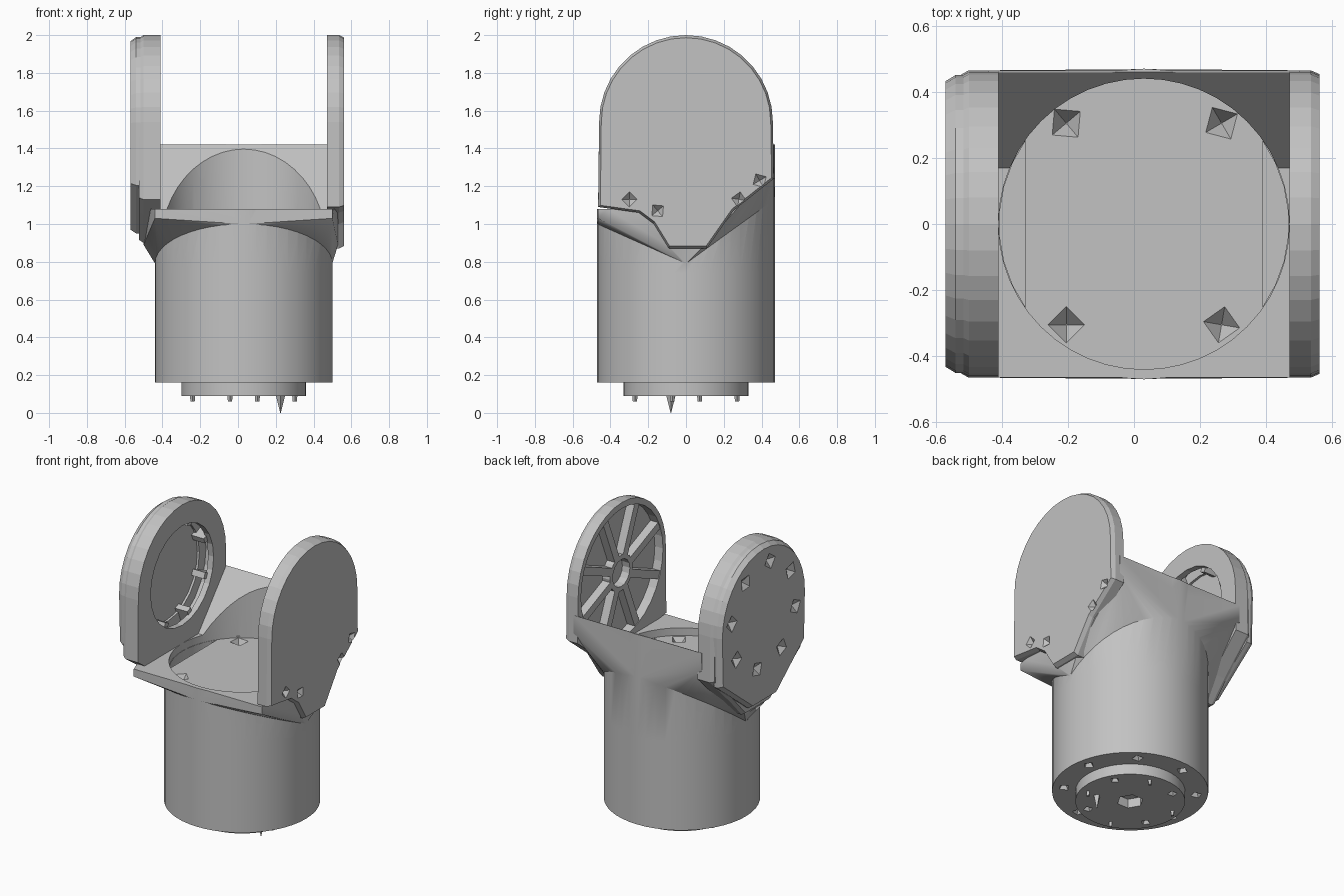
import bpy, bmesh
from math import sin, cos, pi, radians
from mathutils import Vector

if "Cube" in bpy.data.objects:
    bpy.data.objects.remove(bpy.data.objects["Cube"])

GREY = bpy.data.materials.new("plain_grey")
GREY.use_nodes = True
GREY.diffuse_color = (0.54, 0.54, 0.54, 1)
GREY.node_tree.nodes["Principled BSDF"].inputs["Base Color"].default_value = (0.54, 0.54, 0.54, 1)

CX, R, BORE = 0.03, 0.47, 0.44      # barrel axis, outer and inner radius
HUB = (0.0, 1.53)                   # pivot centre of the side plates (y, z)


def circle(c, r, n=48, start=0.0):
    return [(c[0] + r * cos(start + 2 * pi * i / n), c[1] + r * sin(start + 2 * pi * i / n))
            for i in range(n)]


def finish(name, bm):
    bmesh.ops.recalc_face_normals(bm, faces=bm.faces)
    mesh = bpy.data.meshes.new(name)
    bm.to_mesh(mesh)
    bm.free()
    mesh.materials.append(GREY)
    obj = bpy.data.objects.new(name, mesh)
    bpy.context.scene.collection.objects.link(obj)
    return obj


def loft(name, pts, axis, sections, centre=(0, 0)):
    """Stack scaled copies of a 2D outline along x or z and close the ends."""
    bm = bmesh.new()
    rings = []
    for h, s in sections:
        ring = []
        for a, b in pts:
            a, b = centre[0] + (a - centre[0]) * s, centre[1] + (b - centre[1]) * s
            ring.append(bm.verts.new((h, a, b) if axis == "x" else (a, b, h)))
        rings.append(ring)
    n = len(pts)
    for lo, hi in zip(rings, rings[1:]):
        for i in range(n):
            bm.faces.new((lo[i], lo[(i + 1) % n], hi[(i + 1) % n], hi[i]))
    bm.faces.new(rings[0][::-1])
    bm.faces.new(rings[-1])
    return finish(name, bm)


def activate(obj):
    for o in bpy.context.selected_objects:
        o.select_set(False)
    obj.select_set(True)
    bpy.context.view_layer.objects.active = obj


def cut(obj, other, operation="DIFFERENCE"):
    activate(obj)
    mod = obj.modifiers.new("cut", "BOOLEAN")
    mod.operation, mod.solver, mod.object = operation, "EXACT", other
    bpy.ops.object.modifier_apply(modifier=mod.name)
    bpy.data.objects.remove(other)


def pits(obj, axis, level, depth, places, size=0.045):
    """Small four-sided screw pits sunk from the surface at the given level."""
    for i, p in enumerate(places):
        cut(obj, loft("pit_cutter", circle(p, size, 4, i * 0.7), axis,
                      [(level - depth * 0.2, 1.2), (level + depth, 0.05)], p))


def smooth(obj, angle=30):
    activate(obj)
    bpy.ops.object.shade_smooth_by_angle(angle=radians(angle))


# Collar: a hull that flares from the barrel to the square yoke seat
bm = bmesh.new()
for x, y in circle((CX, 0), R * 0.997):
    bm.verts.new((x, y, 0.79 + (0.34 if y > 0 else 0.21) * abs(y / R)))
for x, side in ((-0.44, -0.5), (0.5, 0.53)):
    for y, z in ((-0.465, 1.03), (-0.465, 1.08), (0.465, 1.3), (0.465, 1.42)):
        bm.verts.new((x, y, z))
    for y in (-0.1, 0.1):
        bm.verts.new((side, y, 0.89))
        bm.verts.new((side, y * 3, 1.2))
bmesh.ops.convex_hull(bm, input=bm.verts)
collar = finish("collar", bm)

# Barrel merged with the collar, then the seat and bore cut out
body = loft("barrel_body", circle((CX, 0), R), "z", [(0.16, 1), (0.74, 1), (1.42, 1)])
cut(body, collar, "UNION")
cut(body, loft("seat_cutter", [(-0.6, 1.08), (0.17, 1.08), (0.46, 1.42), (0.6, 1.58), (0.6, 2), (-0.6, 2)],
               "x", [(-1, 1), (1, 1)]))
cut(body, loft("bore_cutter", circle((CX, 0), BORE), "z", [(1.03, 1), (1.8, 1)]))

# Slots at both sides of the floor
for side in (0, pi):
    arc = [(CX + 0.438 * cos(side + radians(a)), 0.438 * sin(side + radians(a)))
           for a in range(-35, 36, 10)]
    cut(body, loft("slot_cutter", arc, "z", [(0.95, 1), (1.1, 1)]))
pits(body, "z", 1.03, -0.06, [(CX + sx * 0.235, sy * 0.305) for sx in (-1, 1) for sy in (-1, 1)], 0.055)
pits(body, "z", 0.16, 0.05, circle((CX, 0), 0.4, 8, 0.2), 0.035)
smooth(body)

# Side plate outlines (y, z): round top, tapered foot
dome = [(0.46 * cos(pi * i / 18), 1.54 + 0.46 * sin(pi * i / 18)) for i in range(19)]
left_outline = dome + [(-0.465, 1.09), (-0.25, 1.06), (-0.17, 1.0), (-0.09, 0.87),
                       (0.11, 0.87), (0.25, 1.07), (0.465, 1.24)]
right_outline = dome + [(-0.465, 1.13), (-0.35, 1.05), (-0.13, 0.9), (0.13, 0.9),
                        (0.25, 1.03), (0.465, 1.24)]
cap_outline = dome + [(-0.45, 1.2), (-0.14, 0.94), (0.12, 0.94), (0.45, 1.2)]


def spokes(name, r0, r1, half, x0, x1):
    """Eight radial ribs around the pivot."""
    for i in range(8):
        u = Vector((cos(pi * i / 4 + pi / 8), sin(pi * i / 4 + pi / 8)))
        v = Vector((-u.y, u.x)) * half
        c = Vector(HUB)
        loft(name, [c + u * r0 - v, c + u * r1 - v, c + u * r1 + v, c + u * r0 + v],
             "x", [(x0, 1), (x1, 1)])


# Left plate: wide shallow recess holding a spoked wheel
left_plate = loft("left_plate", left_outline, "x", [(0.47, 1), (0.535, 1), (0.562, 0.975)], (0, 1.45))
cut(left_plate, loft("recess_cutter", circle(HUB, 0.43, 32), "x", [(0.4, 1), (0.53, 1)]))
pits(left_plate, "x", 0.562, -0.03,
     [(-0.3, 1.13), (-0.15, 1.07), (0.28, 1.13), (0.39, 1.23)], 0.04)
left_hub = loft("left_hub", circle(HUB, 0.12, 16), "x", [(0.475, 1), (0.54, 1)])
cut(left_hub, loft("hub_cutter", circle(HUB, 0.09, 16), "x", [(0.4, 1), (0.6, 1)]))
spokes("left_spoke", 0.11, 0.435, 0.026, 0.475, 0.54)

# Right plate: round opening with a ribbed groove behind its lip, closed by an outer cap
right_plate = loft("right_plate", right_outline, "x", [(-0.41, 1), (-0.5, 1), (-0.525, 0.97)], (0, 1.45))
cut(right_plate, loft("opening_cutter", circle(HUB, 0.33, 24), "x", [(-0.3, 1), (-0.7, 1)]))
cut(right_plate, loft("groove_cutter", circle(HUB, 0.4, 24), "x", [(-0.45, 1), (-0.515, 1)]))
spokes("right_rib", 0.3, 0.41, 0.02, -0.535, -0.44)
right_cap = loft("right_cap", cap_outline, "x", [(-0.515, 0.98), (-0.54, 0.98), (-0.57, 0.94)], (0, 1.45))
cut(right_cap, loft("floor_cutter", circle(HUB, 0.33, 24), "x", [(-0.4, 1), (-0.53, 1)]))
pits(right_cap, "x", -0.57, 0.03, circle(HUB, 0.34, 8, 0.2), 0.055)

# Base flange with centre hole
flange = loft("base_flange", circle((CX, 0), 0.33), "z", [(0.09, 1), (0.17, 1)])
cut(flange, loft("hole_cutter", circle((CX, 0), 0.08, 6), "z", [(0, 1), (0.15, 1)]))
pits(flange, "z", 0.09, 0.04, circle((CX, 0), 0.27, 4, pi / 6), 0.03)
smooth(flange)

# Locating pins and one long spike
for p in circle((CX, 0), 0.28, 4, radians(75)):
    loft("base_pin", circle(p, 0.014, 4), "z", [(0.095, 1), (0.06, 0.8)], p)
spike = (0.225, -0.08)
loft("base_spike", circle(spike, 0.025, 4), "z", [(0.095, 1), (0.0, 0.05)], spike)
